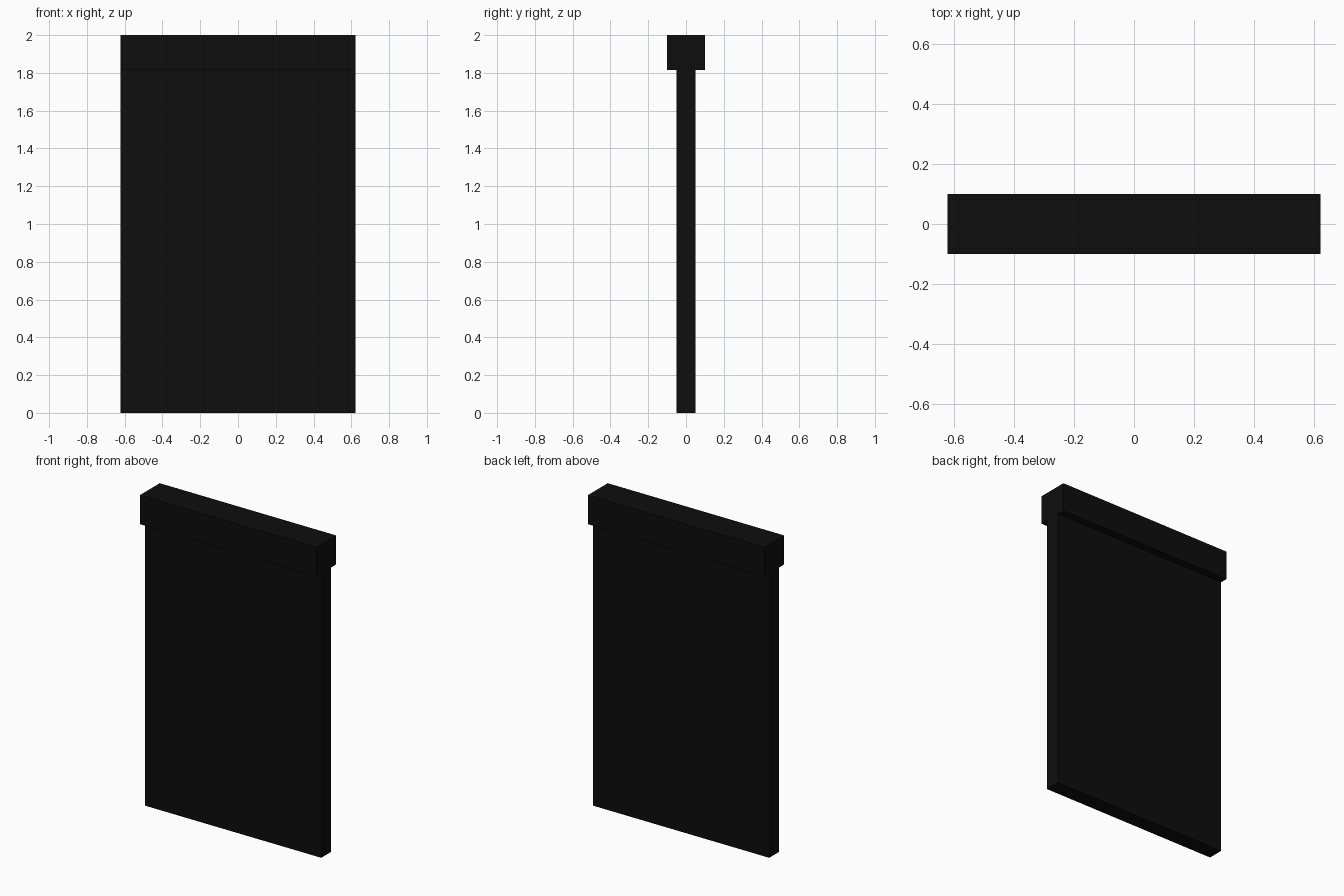
import bpy

if "Cube" in bpy.data.objects:
    bpy.data.objects.remove(bpy.data.objects["Cube"])

# Single near-black finish
black = bpy.data.materials.new("matte_black")
black.diffuse_color = (0.004, 0.004, 0.004, 1)
black.use_nodes = True
black.node_tree.nodes["Principled BSDF"].inputs["Base Color"].default_value = black.diffuse_color

WIDTH = 1.246


def box(name, depth, z0, z1):
    """Box centred on x and y, spanning z0 to z1."""
    bpy.ops.mesh.primitive_cube_add(size=1, location=(0, 0, (z0 + z1) / 2))
    ob = bpy.context.object
    ob.name = name
    ob.scale = (WIDTH, depth, z1 - z0)
    bpy.ops.object.transform_apply(location=True, rotation=False, scale=True)
    ob.data.materials.append(black)
    return ob


# Thin upright panel
box("panel", 0.10, 0.0, 1.815)
# Thicker header along the top
box("header", 0.20, 1.815, 2.0)
